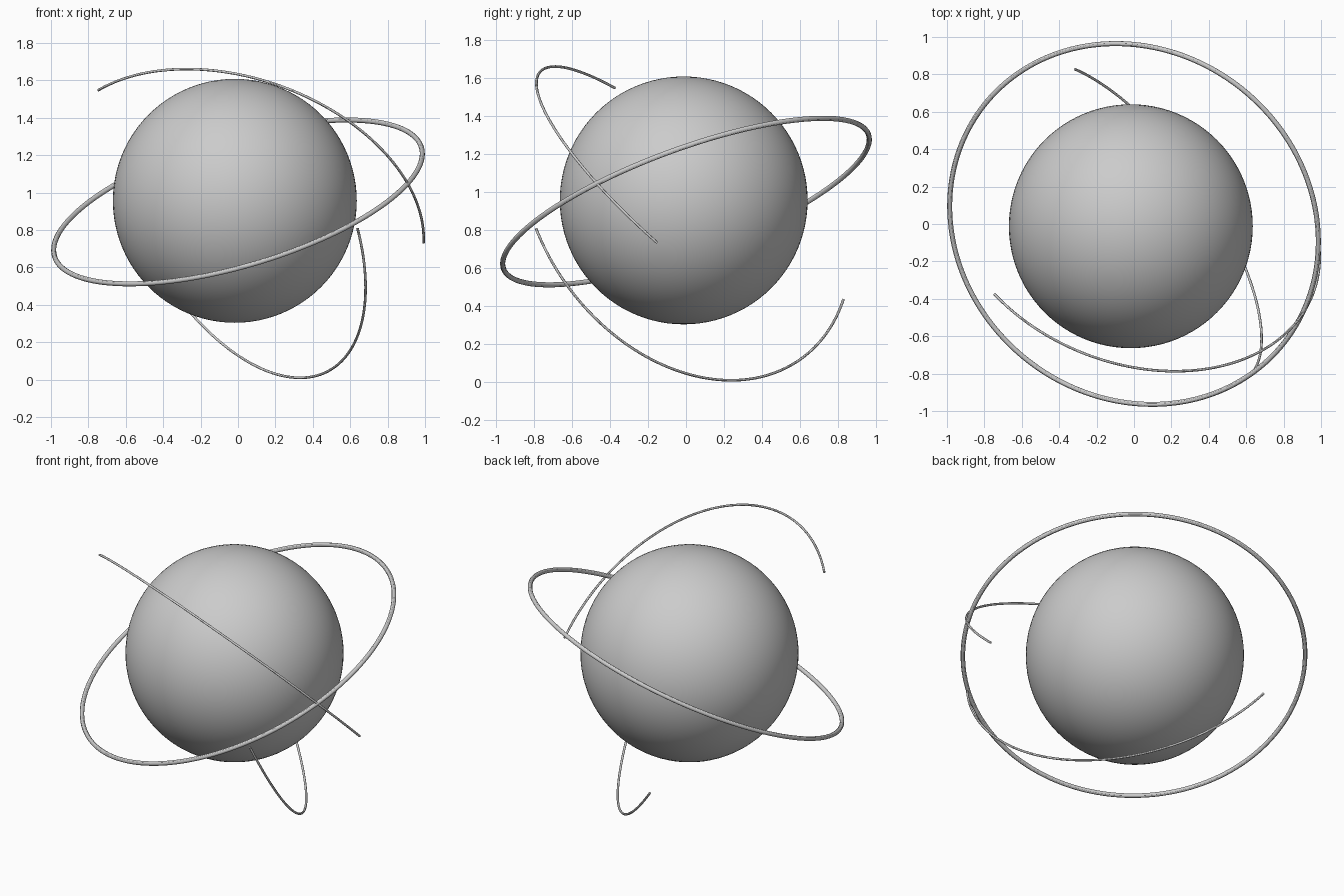
import bpy
from math import cos, sin, pi
from mathutils import Vector

if "Cube" in bpy.data.objects:
    bpy.data.objects.remove(bpy.data.objects["Cube"])

CENTRE = Vector((0, 0, 0.95))


def tube(name, points, radius, closed=False):
    """Round wire swept along a path, turned into a smooth mesh."""
    curve = bpy.data.curves.new(name, 'CURVE')
    curve.dimensions = '3D'
    curve.bevel_depth = radius
    curve.bevel_resolution = 4
    curve.use_fill_caps = not closed
    spline = curve.splines.new('POLY')
    spline.points.add(len(points) - 1)
    for sp, p in zip(spline.points, points):
        sp.co = (*p, 1)
    spline.use_cyclic_u = closed
    obj = bpy.data.objects.new(name, curve)
    bpy.context.collection.objects.link(obj)
    bpy.ops.object.select_all(action='DESELECT')
    obj.select_set(True)
    bpy.context.view_layer.objects.active = obj
    bpy.ops.object.convert(target='MESH')
    bpy.ops.object.shade_smooth_by_angle()


def arc(name, start, end, orbit=1.026, steps=96):
    """Great-circle arc around the centre between two end points."""
    a = (Vector(start) - CENTRE).normalized()
    b = (Vector(end) - CENTRE).normalized()
    side = (b - a * a.dot(b)).normalized()
    sweep = a.angle(b)
    pts = [CENTRE + orbit * (a * cos(sweep * i / steps) + side * sin(sweep * i / steps))
           for i in range(steps + 1)]
    tube(name, pts, 0.007)


# Central globe
bpy.ops.mesh.primitive_uv_sphere_add(segments=96, ring_count=48, radius=0.652,
                                     location=(-0.017, -0.012, 0.956))
globe = bpy.context.object
globe.name = "globe"
bpy.ops.object.shade_smooth()

# Tilted full ring
normal = Vector((-0.2685, -0.3335, 0.9037)).normalized()
u = normal.orthogonal().normalized()
v = normal.cross(u)
N = 192
tube("tilted_ring", [CENTRE + 1.023 * (u * cos(2 * pi * i / N) + v * sin(2 * pi * i / N))
                     for i in range(N)], 0.0135, closed=True)

# Thin open orbit arcs
arc("upper_arc", (-0.75, -0.376, 1.55), (0.99, -0.15, 0.733), 1.027)
arc("lower_arc", (0.64, -0.79, 0.808), (-0.317, 0.83, 0.433), 1.025)
